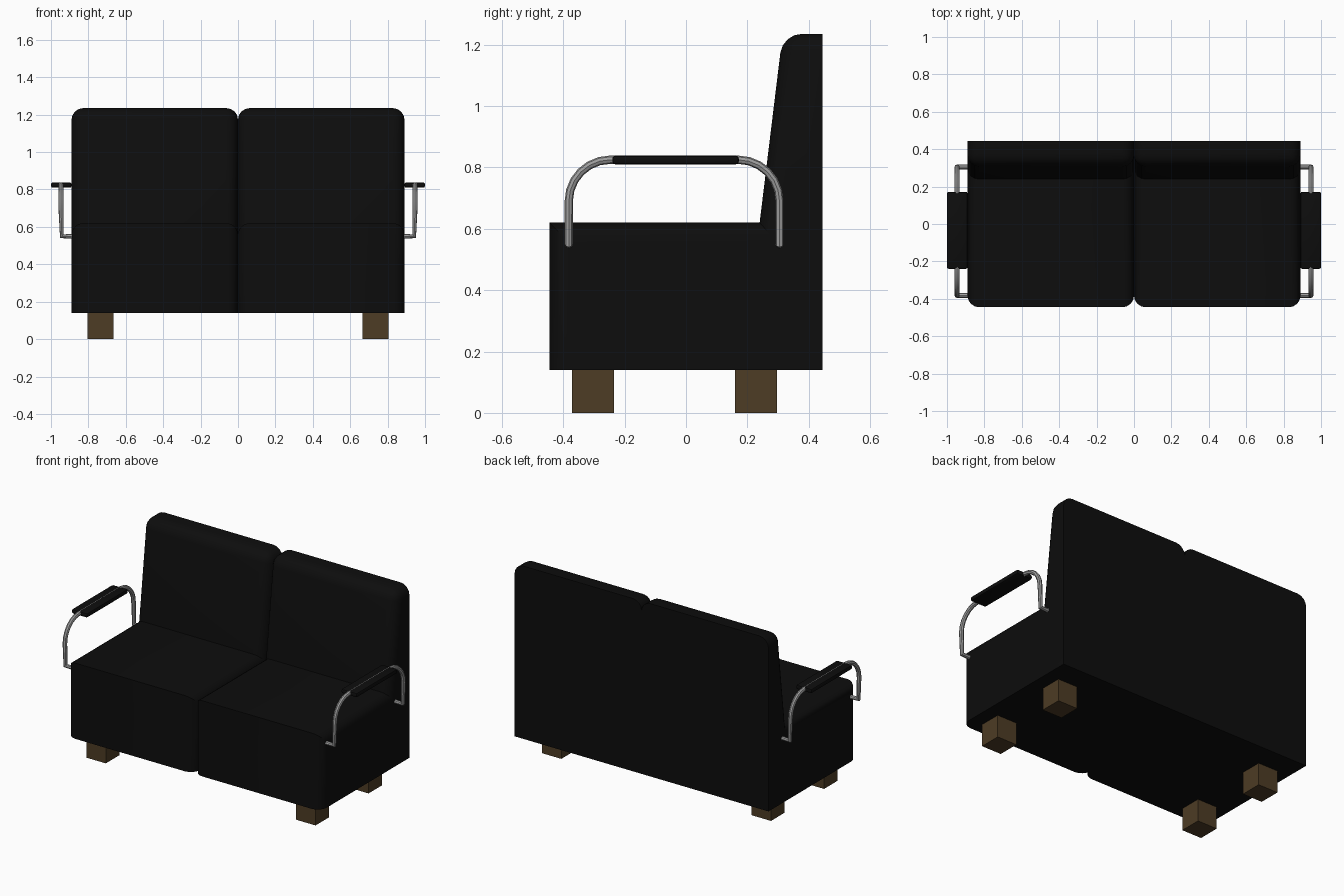
import bpy, bmesh, math
from mathutils import Vector

cube = bpy.data.objects.get("Cube")
if cube:
    bpy.data.objects.remove(cube, do_unlink=True)


def material(name, colour, metallic=0.0):
    m = bpy.data.materials.new(name)
    m.use_nodes = True
    m.diffuse_color = (*colour, 1)
    m.node_tree.nodes["Principled BSDF"].inputs["Base Color"].default_value = (*colour, 1)
    return m


black = material("black upholstery", (0.004, 0.004, 0.004))
wood = material("brown wood", (0.075, 0.045, 0.018))
steel = material("grey steel", (0.34, 0.34, 0.34))


def add_mesh(name, bm, mat, smooth=True):
    bmesh.ops.recalc_face_normals(bm, faces=bm.faces)
    mesh = bpy.data.meshes.new(name)
    bm.to_mesh(mesh)
    bm.free()
    mesh.materials.append(mat)
    ob = bpy.data.objects.new(name, mesh)
    bpy.context.collection.objects.link(ob)
    if smooth:
        shade(ob)
    return ob


def shade(ob):
    bpy.ops.object.select_all(action='DESELECT')
    ob.select_set(True)
    bpy.context.view_layer.objects.active = ob
    bpy.ops.object.shade_smooth_by_angle(angle=math.radians(35))


def box(centre, size):
    bm = bmesh.new()
    bmesh.ops.create_cube(bm, size=1)
    for v in bm.verts:
        v.co = Vector(centre) + Vector(a * b for a, b in zip(v.co, size))
    return bm


# Seat and backrest in one L-shaped side profile, given as (y, z)
HALF_WIDTH, REAR, BASE, TOP = 0.89, 0.445, 0.14, 1.235
PROFILE = [(-REAR, BASE), (REAR, BASE), (REAR, TOP), (0.315, TOP), (0.24, 0.62), (-REAR, 0.62)]


def cushion(side, name):
    bm = bmesh.new()
    face = bm.faces.new([bm.verts.new((0, y, z)) for y, z in PROFILE])
    new = bmesh.ops.extrude_face_region(bm, geom=[face])["geom"]
    bmesh.ops.translate(bm, vec=(side * HALF_WIDTH, 0, 0),
                        verts=[v for v in new if isinstance(v, bmesh.types.BMVert)])
    rounded = []
    for e in bm.edges:
        a, b = (v.co for v in e.verts)
        along_x = abs(a.x - b.x) > 0.1
        at_rear = min(a.y, b.y) > REAR - 0.01
        at_base = max(a.z, b.z) < BASE + 0.01
        top_front = along_x and a.z > 1 and a.y < REAR - 0.01
        # Round the visible outline and the top front edge only
        if top_front or not (along_x or at_rear or at_base):
            rounded.append(e)
    bmesh.ops.bevel(bm, geom=rounded, offset=0.062, segments=4, profile=0.5, affect='EDGES')
    add_mesh(name, bm, black)


def arm_tube(side, name):
    # Bent tube: wall stub, upright, quarter arc, then the same at the rear
    low, spring, radius, front, back = 0.55, 0.69, 0.135, -0.382, 0.305
    pts = [(0.88, front, low), (0.942, front, low)]
    arc = [(radius * (1 - math.cos(t)), spring + radius * math.sin(t))
           for t in (i * math.pi / 12 for i in range(7))]
    pts += [(0.946, front + d, z) for d, z in arc]
    pts += [(0.946, back - d, z) for d, z in reversed(arc)]
    pts += [(0.942, back, low), (0.88, back, low)]
    curve = bpy.data.curves.new(name, 'CURVE')
    curve.dimensions = '3D'
    curve.bevel_depth = 0.0135
    curve.bevel_resolution = 2
    curve.use_fill_caps = True
    spline = curve.splines.new('POLY')
    spline.points.add(len(pts) - 1)
    for p, (x, y, z) in zip(spline.points, pts):
        p.co = (side * x, y, z, 1)
    curve.materials.append(steel)
    ob = bpy.data.objects.new(name, curve)
    bpy.context.collection.objects.link(ob)
    bpy.ops.object.select_all(action='DESELECT')
    ob.select_set(True)
    bpy.context.view_layer.objects.active = ob
    bpy.ops.object.convert(target='MESH')
    shade(bpy.context.view_layer.objects.active)


def arm_pad(side, name):
    bm = box((side * 0.945, -0.034, 0.824), (0.11, 0.412, 0.028))
    bmesh.ops.bevel(bm, geom=bm.edges[:], offset=0.009, segments=2, profile=0.5, affect='EDGES')
    add_mesh(name, bm, black)


for side, label in ((1, "left"), (-1, "right")):
    cushion(side, label + "_seat_and_back")
    arm_tube(side, label + "_arm_tube")
    arm_pad(side, label + "_arm_pad")
    # Square block legs
    for y, place in ((-0.303, "front"), (0.228, "rear")):
        add_mesh(f"{place}_{label}_leg", box((side * 0.735, y, 0.0705), (0.137, 0.137, 0.141)),
                 wood, smooth=False)
